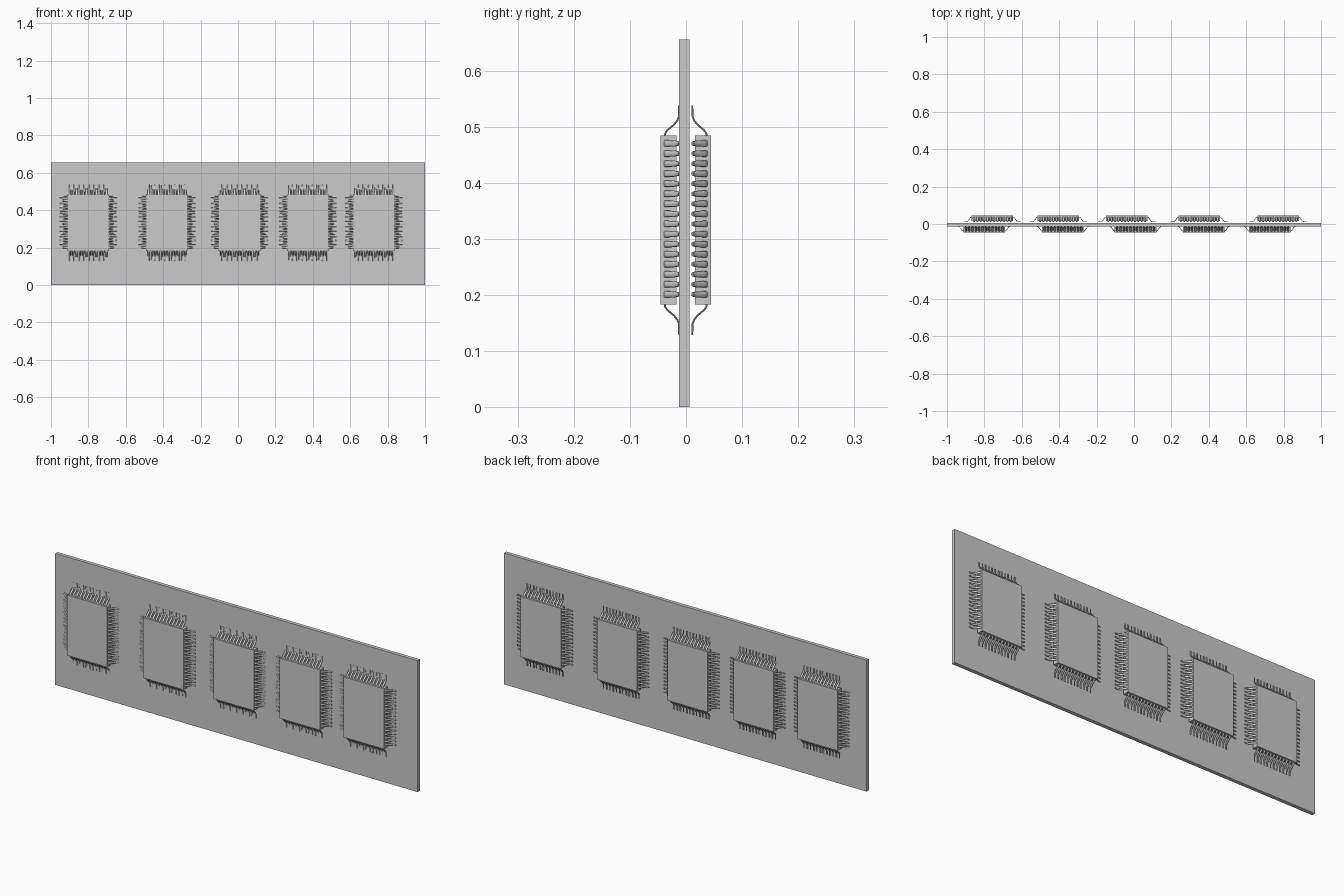
import bpy, bmesh, math
from mathutils import Vector

if "Cube" in bpy.data.objects:
    bpy.data.objects.remove(bpy.data.objects["Cube"])

CHIP_W, CHIP_H, CHIP_Z = 0.222, 0.301, 0.3335
FRONT_X = [-0.801, -0.38, 0.008, 0.373, 0.726]

# lead profile: (distance from chip edge, y, half width)
LEAD = [(-0.004, -0.0385, 0.0058), (0.004, -0.0372, 0.0058), (0.010, -0.033, 0.0058),
        (0.020, -0.0210, 0.0055), (0.028, -0.0150, 0.0045), (0.035, -0.0126, 0.0038),
        (0.054, -0.0122, 0.0036)]


def add_box(bm, x0, x1, y0, y1, z0, z1):
    v = bmesh.ops.create_cube(bm, size=1)["verts"]
    for p in v:
        p.co = Vector(((x0, x1)[p.co.x > 0], (y0, y1)[p.co.y > 0], (z0, z1)[p.co.z > 0]))


def add_lead(bm, origin, out, side, reach, sides=8):
    """Sweep a flat oval section along the S-shaped lead profile."""
    rings = []
    for i, (d, y, w) in enumerate(LEAD):
        a, b = LEAD[max(i - 1, 0)], LEAD[min(i + 1, len(LEAD) - 1)]
        tangent = (out * ((b[0] - a[0]) * reach) + Vector((0, b[1] - a[1], 0))).normalized()
        normal = tangent.cross(side)
        c = origin + out * (d * reach) + Vector((0, y, 0))
        rings.append([bm.verts.new(c + side * (w * math.cos(t)) + normal * (0.0016 * math.sin(t)))
                      for t in (2 * math.pi * k / sides for k in range(sides))])
    for r, s in zip(rings, rings[1:]):
        for k in range(sides):
            n = (k + 1) % sides
            bm.faces.new((r[k], r[n], s[n], s[k])).smooth = True
    bm.faces.new(rings[0])
    bm.faces.new(rings[-1])


def finish(name, bm):
    bmesh.ops.recalc_face_normals(bm, faces=bm.faces)
    me = bpy.data.meshes.new(name)
    bm.to_mesh(me)
    bm.free()
    return me


def place(name, mesh, loc=(0, 0, 0), turn=0):
    ob = bpy.data.objects.new(name, mesh)
    ob.location = loc
    ob.rotation_euler.z = turn
    bpy.context.collection.objects.link(ob)


# circuit board
bm = bmesh.new()
add_box(bm, -1, 1, -0.0123, 0.006, 0, 0.655)
place("circuit_board", finish("circuit_board", bm))

# chip body
bm = bmesh.new()
add_box(bm, -CHIP_W / 2, CHIP_W / 2, -0.0458, -0.0172, -CHIP_H / 2, CHIP_H / 2)
body = finish("chip_body", bm)

# leads along all four edges
X, Z = Vector((1, 0, 0)), Vector((0, 0, 1))
bm = bmesh.new()
for s in (-1, 1):
    for i in range(16):
        z = -0.1325 + 0.269 * i / 15
        add_lead(bm, X * (s * CHIP_W / 2) + Z * z, X * s, Z, 0.78)
    for i in range(12):
        x = -0.098 + 0.196 * i / 11
        add_lead(bm, Z * (s * CHIP_H / 2) + X * x, Z * s, X, 1.0)
leads = finish("chip_leads", bm)

# five chips per face; the back set is the front set turned around
for i, x in enumerate(FRONT_X):
    for face, loc, turn in (("front", (x, 0, CHIP_Z), 0),
                            ("back", (-x - 0.031, -0.001, CHIP_Z), math.pi)):
        place(f"chip_body_{face}_{i + 1}", body, loc, turn)
        place(f"chip_leads_{face}_{i + 1}", leads, loc, turn)
